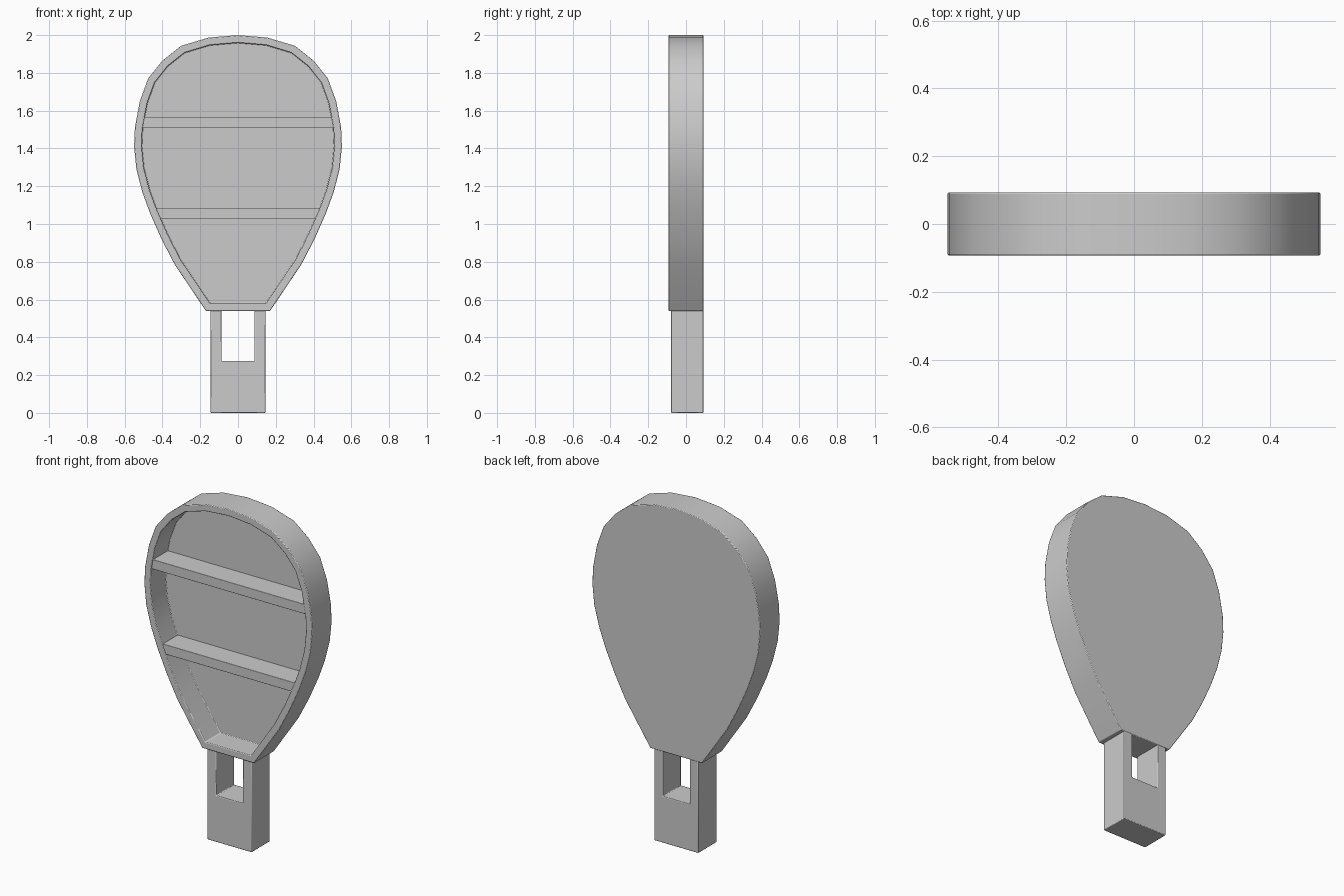
import bpy, bmesh, math

cube = bpy.data.objects.get("Cube")
if cube:
    bpy.data.objects.remove(cube, do_unlink=True)

grey = bpy.data.materials.new("plain grey")
grey.use_nodes = True
COLOUR = (0.6, 0.6, 0.6, 1)
grey.diffuse_color = COLOUR
grey.node_tree.nodes["Principled BSDF"].inputs["Base Color"].default_value = COLOUR


def extrude_outline(name, outline, y_front, y_back, bevel, recess=None):
    """Solid from an x/z outline; recess = (rim width, depth) hollows the front."""
    bm = bmesh.new()
    back = bm.faces.new([bm.verts.new((x, y_back, z)) for x, z in outline])
    front = bmesh.ops.extrude_face_region(bm, geom=[back], use_keep_orig=True)["geom"]
    verts = [v for v in front if isinstance(v, bmesh.types.BMVert)]
    bmesh.ops.translate(bm, verts=verts, vec=(0, y_front - y_back, 0))
    bmesh.ops.recalc_face_normals(bm, faces=bm.faces)
    if recess:
        rim, depth = recess
        face = min(bm.faces, key=lambda f: f.calc_center_median().y)
        bmesh.ops.inset_region(bm, faces=[face], thickness=rim, use_even_offset=True)
        floor = bmesh.ops.extrude_discrete_faces(bm, faces=[face])["faces"][0]
        bmesh.ops.translate(bm, verts=floor.verts, vec=(0, depth, 0))
    mesh = bpy.data.meshes.new(name)
    bm.to_mesh(mesh)
    bm.free()
    mesh.materials.append(grey)
    obj = bpy.data.objects.new(name, mesh)
    bpy.context.collection.objects.link(obj)
    # Slightly softened edges
    mod = obj.modifiers.new("soft edges", "BEVEL")
    mod.width = bevel
    mod.segments = 2
    mod.limit_method = "ANGLE"
    mod.angle_limit = math.radians(40)
    bpy.ops.object.select_all(action="DESELECT")
    obj.select_set(True)
    bpy.context.view_layer.objects.active = obj
    bpy.ops.object.shade_smooth_by_angle(angle=math.radians(35))
    return obj


# Balloon-shaped tray, mirrored from its half outline
half = [(0.17, 0.54), (0.335, 0.785), (0.405, 0.92), (0.465, 1.055),
        (0.507, 1.17), (0.538, 1.29), (0.55, 1.41), (0.546, 1.51),
        (0.52, 1.65), (0.476, 1.77), (0.40, 1.865), (0.302, 1.943),
        (0.156, 1.987)]
outline = half + [(0, 2.0)] + [(-x, z) for x, z in reversed(half)]
extrude_outline("balloon_tray", outline, -0.093, 0.093, 0.004, recess=(0.04, 0.143))

# Shelves across the tray
for name, z, w in (("upper_shelf", 1.51, 0.515), ("lower_shelf", 1.028, 0.432)):
    top = z + 0.057
    extrude_outline(name, [(-w, z), (w, z), (w, top), (-w, top)], -0.088, 0.06, 0.002)

# Basket with an open window under the tray
basket = [(-0.145, 0), (0.145, 0), (0.145, 0.545), (0.088, 0.545),
          (0.088, 0.275), (-0.088, 0.275), (-0.088, 0.545), (-0.145, 0.545)]
extrude_outline("basket", basket, -0.08, 0.092, 0.004)
